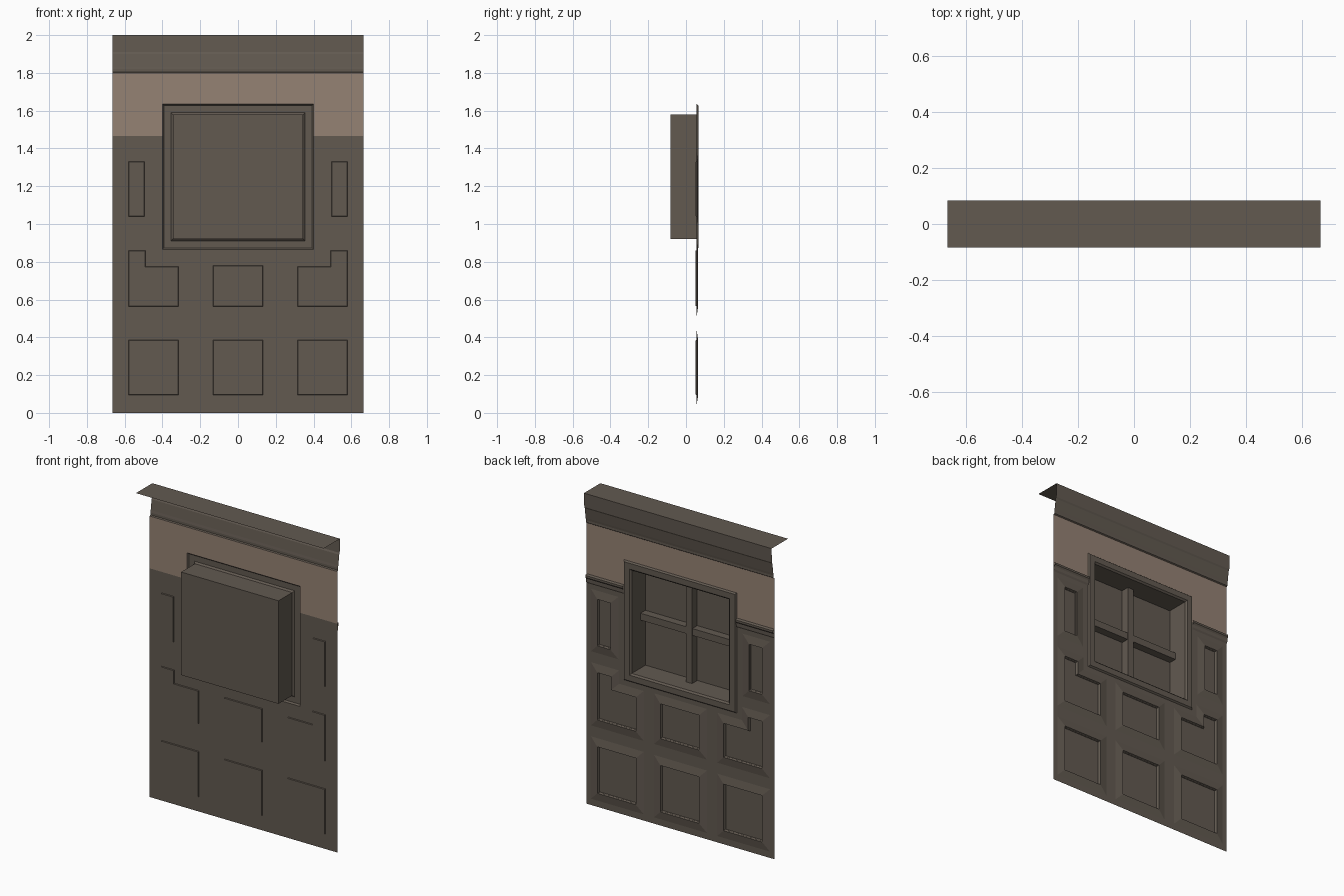
import bpy, bmesh

if "Cube" in bpy.data.objects:
    bpy.data.objects.remove(bpy.data.objects["Cube"])

def material(name, rgb):
    m = bpy.data.materials.new(name)
    m.diffuse_color = (*rgb, 1)
    m.use_nodes = True
    m.node_tree.nodes["Principled BSDF"].inputs["Base Color"].default_value = m.diffuse_color
    return m

WOOD = material("dark_wood", (0.122, 0.101, 0.081))
TAN = material("tan_plaster", (0.300, 0.223, 0.173))
W, WALL = 0.665, 0.056          # half width, y of the wall sheet

def finish(name, bm, mats):
    me = bpy.data.meshes.new(name)
    bm.to_mesh(me)
    bm.free()
    for m in mats:
        me.materials.append(m)
    ob = bpy.data.objects.new(name, me)
    bpy.context.collection.objects.link(ob)
    return ob

def inset(poly, d):
    """Move every side of a counter-clockwise right-angled outline inward by d."""
    out = []
    n = len(poly)
    for i in range(n):
        p, q, r = poly[i - 1], poly[i], poly[(i + 1) % n]
        x, z = q
        for a, b in ((p, q), (q, r)):
            dx, dz = b[0] - a[0], b[1] - a[1]
            if abs(dx) > abs(dz):
                z += d if dx > 0 else -d
            else:
                x -= d if dz > 0 else -d
        out.append((x, z))
    return out

def stepped(name, poly, steps):
    """Loops of (inset, y) joined up and capped, all facing +y."""
    bm = bmesh.new()
    loops = [[bm.verts.new((x, y, z)) for x, z in inset(poly, d)] for d, y in steps]
    n = len(poly)
    for a, b in zip(loops, loops[1:]):
        for i in range(n):
            j = (i + 1) % n
            bm.faces.new((b[i], b[j], a[j], a[i]))
    bm.faces.new(loops[-1][::-1])
    return finish(name, bm, [WOOD])

def extrude_profile(name, prof, x0, x1):
    """Sheet swept along x from a (y, z) profile listed bottom to top."""
    bm = bmesh.new()
    rows = [(bm.verts.new((x0, y, z)), bm.verts.new((x1, y, z))) for y, z in prof]
    for a, b in zip(rows, rows[1:]):
        bm.faces.new((a[0], b[0], b[1], a[1]))
    return finish(name, bm, [WOOD])

def rect(x0, x1, z0, z1):
    return [(x0, z0), (x1, z0), (x1, z1), (x0, z1)]

def mirrored(poly):
    return [(-x, z) for x, z in reversed(poly)]

# outlines of the recessed panels
small = rect(-0.58, -0.495, 1.04, 1.33)
notched = [(-0.58, 0.565), (-0.315, 0.565), (-0.315, 0.775),
           (-0.49, 0.775), (-0.49, 0.86), (-0.58, 0.86)]
lower = rect(-0.58, -0.315, 0.095, 0.385)
panels = {
    "lower_panel_middle": rect(-0.133, 0.133, 0.095, 0.385),
    "upper_panel_middle": rect(-0.133, 0.133, 0.565, 0.78),
}
for nm, p in (("small_panel", small), ("notched_panel", notched), ("lower_panel", lower)):
    panels[nm + "_left"] = p
    panels[nm + "_right"] = mirrored(p)

# panels: raised sloping border, then a step down to the field
for nm, p in panels.items():
    stepped(nm, p, [(-0.055, WALL), (-0.004, 0.064), (0.002, 0.050)])

# window: casing and the deep niche behind it
window = rect(-0.40, 0.40, 0.865, 1.635)
stepped("window_casing_and_niche", window,
        [(0, WALL), (0.008, 0.066), (0.045, 0.066), (0.055, 0.056), (0.055, -0.083)])

# window bars
def box(name, lo, hi):
    bm = bmesh.new()
    bmesh.ops.create_cube(bm, size=1)
    for v in bm.verts:
        v.co = [(a + b) / 2 + c * (b - a) for a, b, c in zip(lo, hi, v.co)]
    return finish(name, bm, [WOOD])

box("window_bar_upright", (-0.022, -0.082, 0.92), (0.022, -0.03, 1.58))
box("window_bar_cross", (-0.345, -0.082, 1.228), (0.345, -0.032, 1.272))

# wall sheet with openings, tan above the rail
holes = list(panels.values()) + [window]
def inside(x, z, poly):
    hit = False
    for (xa, za), (xb, zb) in zip(poly, poly[1:] + poly[:1]):
        if (za > z) != (zb > z) and x < xa + (z - za) * (xb - xa) / (zb - za):
            hit = not hit
    return hit

RAIL = 1.465
xs = sorted({round(x, 4) for p in holes for x, z in p} | {-W, W})
zs = sorted({round(z, 4) for p in holes for x, z in p} | {0, RAIL, 1.80})
bm = bmesh.new()
grid = {(x, z): bm.verts.new((x, WALL, z)) for x in xs for z in zs}
for xa, xb in zip(xs, xs[1:]):
    for za, zb in zip(zs, zs[1:]):
        if not any(inside((xa + xb) / 2, (za + zb) / 2, p) for p in holes):
            f = bm.faces.new((grid[xa, za], grid[xa, zb], grid[xb, zb], grid[xb, za]))
            f.material_index = 1 if za >= RAIL - 1e-4 else 0
bmesh.ops.delete(bm, geom=[v for v in bm.verts if not v.link_faces], context='VERTS')
finish("wall", bm, [WOOD, TAN])

# chair rail either side of the window
rail = [(WALL, 1.415), (0.062, 1.425), (0.063, 1.445), (0.070, 1.455), (0.070, 1.468), (WALL, 1.474)]
extrude_profile("chair_rail_left", rail, -W, -0.40)
extrude_profile("chair_rail_right", rail, 0.40, W)

# cornice with its flat top
extrude_profile("cornice", [(WALL, 1.80), (0.063, 1.805), (0.063, 1.82), (0.066, 1.835),
                            (0.075, 1.90), (0.080, 1.91), (0.083, 2.0), (-0.083, 2.0)], -W, W)
